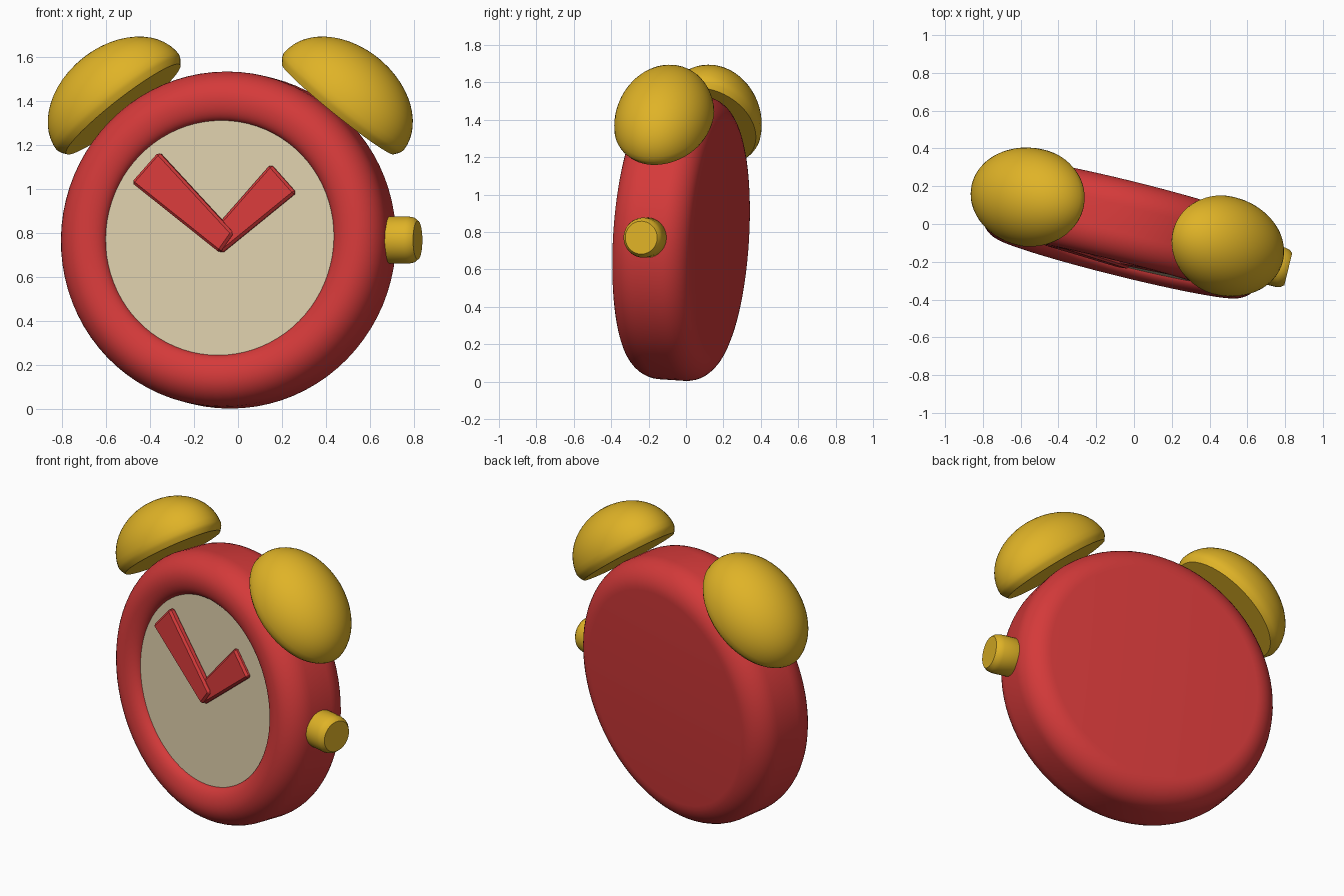
import bpy, bmesh, math
from mathutils import Matrix, Vector

if "Cube" in bpy.data.objects:
    bpy.data.objects.remove(bpy.data.objects["Cube"])

# Whole clock: turned a little to its right and leaning slightly back
POSE = (Matrix.Translation((-0.043, -0.025, 0.77))
        @ Matrix.Rotation(math.radians(-14), 4, 'Z')
        @ Matrix.Rotation(math.radians(-3.5), 4, 'X'))
FRONT = Matrix.Rotation(math.radians(90), 4, 'X')   # local z -> clock front


def material(name, rgb):
    m = bpy.data.materials.new(name)
    m.diffuse_color = (*rgb, 1)
    m.use_nodes = True
    m.node_tree.nodes["Principled BSDF"].inputs["Base Color"].default_value = m.diffuse_color
    return m


RED = material("red_enamel", (0.66, 0.042, 0.042))
GOLD = material("gold_metal", (0.74, 0.45, 0.02))
CREAM = material("cream_dial", (0.71, 0.61, 0.40))


def finish(name, bm, matrix, mat, angle=35):
    bmesh.ops.recalc_face_normals(bm, faces=bm.faces)
    bm.transform(POSE @ matrix)
    mesh = bpy.data.meshes.new(name)
    bm.to_mesh(mesh)
    bm.free()
    mesh.materials.append(mat)
    ob = bpy.data.objects.new(name, mesh)
    bpy.context.collection.objects.link(ob)
    bpy.ops.object.select_all(action='DESELECT')
    ob.select_set(True)
    bpy.context.view_layer.objects.active = ob
    bpy.ops.object.shade_smooth_by_angle(angle=math.radians(angle))
    return ob


def lathe(name, profile, matrix, mat, steps=64):
    """Spin (radius, height) points around local z; end radii of 0 close it."""
    bm = bmesh.new()
    vs = [bm.verts.new((r, 0, h)) for r, h in profile]
    es = [bm.edges.new(p) for p in zip(vs, vs[1:])]
    bmesh.ops.spin(bm, geom=vs + es, cent=(0, 0, 0), axis=(0, 0, 1),
                   angle=2 * math.pi, steps=steps, use_merge=True)
    bmesh.ops.remove_doubles(bm, verts=bm.verts, dist=1e-5)
    return finish(name, bm, matrix, mat)


def arc(cr, ch, a, b, start, end, n=10):
    return [(cr + a * math.cos(t), ch + b * math.sin(t)) for t in
            (math.radians(start + (end - start) * i / n) for i in range(n + 1))]


# Case: flat back, rounded edges, rolled rim around the recessed dial
case = ([(0, -0.215)] + arc(0.618, -0.07, 0.145, 0.145, -90, 0)
        + arc(0.633, 0.07, 0.13, 0.145, 0, 90)
        + arc(0.633, 0.155, 0.1, 0.06, 90, 180)[1:] + [(0.533, 0.15), (0, 0.15)])
lathe("case", case, FRONT, RED, 80)

# Dial
lathe("dial", [(0, 0.165), (0.536, 0.165), (0.536, 0.157), (0, 0.157)],
      FRONT, CREAM, 80)


# Hands: tapered bars with softened corners
def hand(name, corners, low, high):
    bm = bmesh.new()
    face = bm.faces.new([bm.verts.new((x, z, low)) for x, z in corners])
    ext = bmesh.ops.extrude_face_region(bm, geom=[face])
    top = [v for v in ext["geom"] if isinstance(v, bmesh.types.BMVert)]
    bmesh.ops.translate(bm, verts=top, vec=(0, 0, high - low))
    bmesh.ops.bevel(bm, geom=bm.edges[:], offset=0.012, segments=1,
                    affect='EDGES')
    finish(name, bm, FRONT, RED, 20)


hand("minute_hand", [(-0.41, 0.25), (-0.285, 0.39), (0.072, 0.02),
                     (0.008, -0.07)], 0.16, 0.205)
hand("hour_hand", [(0.237, 0.335), (0.358, 0.205), (0.012, -0.072),
                   (-0.06, 0.0)], 0.155, 0.19)

# Bells: oval domes with a thin lip and flat underside, one on each side
bell = ([(0, -0.012), (0.33, -0.012), (0.348, 0.012), (0.355, 0.03)]
        + arc(0, 0.03, 0.355, 0.255, 0, 90, 14)[1:-1] + [(0, 0.285)])
for side, s in (("left", -1), ("right", 1)):
    place = (Matrix.Translation((s * 0.51, 0, 0.605))
             @ Matrix.Rotation(s * math.radians(38.5), 4, 'Y')
             @ Matrix.Diagonal((1, 0.74, 1, 1)))
    lathe(side + "_bell", bell, place, GOLD)

# Winding knob on the right side
lathe("winding_knob", [(0, 0.70), (0.09, 0.70), (0.107, 0.735), (0.107, 0.845),
                       (0.102, 0.868), (0.088, 0.886), (0, 0.886)],
      Matrix.Rotation(math.radians(90), 4, 'Y'), GOLD, 40)
